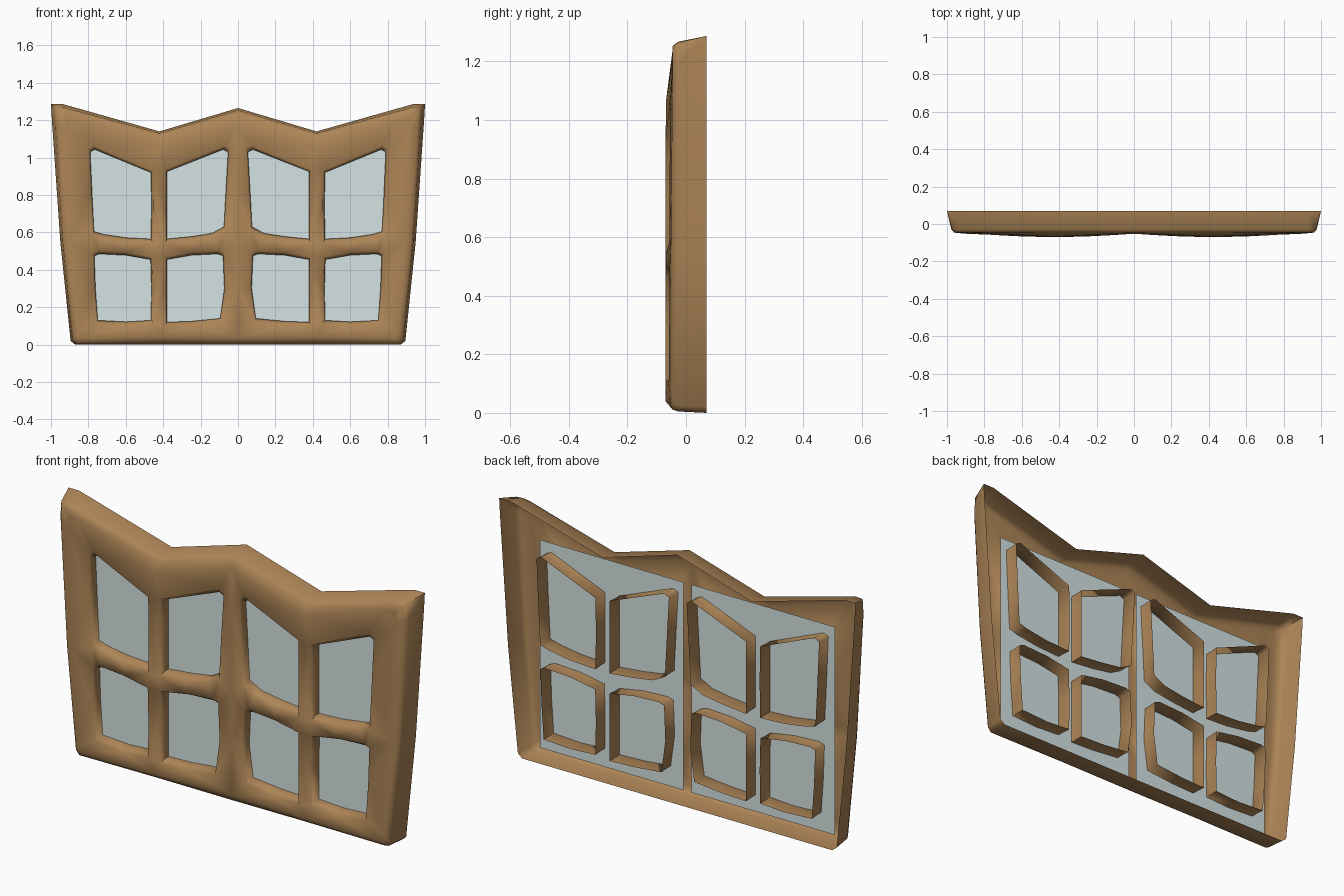
import bpy, bmesh, math

cube = bpy.data.objects.get("Cube")
if cube:
    bpy.data.objects.remove(cube, do_unlink=True)


def material(name, rgb):
    mat = bpy.data.materials.new(name)
    mat.use_nodes = True
    mat.diffuse_color = (*rgb, 1)
    mat.node_tree.nodes["Principled BSDF"].inputs["Base Color"].default_value = (*rgb, 1)
    return mat


wood = material("warm wood", (0.42, 0.235, 0.095))
glass = material("pale glass", (0.66, 0.76, 0.76))

BACK, LIP, GLASS = 0.066, -0.035, -0.012

# Half outlines from bottom centre, round the side, to top centre
rim = [(0, 0), (.42, 0), (.87, 0), (.895, .02), (.95, .55), (.995, 1.2),
       (1, 1.287), (.94, 1.287), (.42, 1.14), (0, 1.265)]
shoulder = [(0, .005), (.42, .005), (.865, .005), (.885, .025), (.937, .55), (.977, 1.19),
            (.972, 1.264), (.93, 1.267), (.42, 1.13), (0, 1.253)]
face = [(0, .035), (.42, .04), (.84, .03), (.855, .06), (.9, .55), (.92, 1.15),
        (.91, 1.21), (.87, 1.21), (.42, 1.07), (0, 1.19)]

# Window openings on one half
windows = [
    [(.465, .565), (.6, .572), (.72, .59), (.77, .605), (.78, .8), (.79, 1.03), (.765, 1.043), (.465, .92), (.463, .75)],
    [(.38, .565), (.25, .578), (.14, .595), (.075, .63), (.066, .8), (.053, 1.03), (.08, 1.043), (.38, .925), (.38, .75)],
    [(.465, .13), (.6, .122), (.75, .13), (.762, .3), (.768, .475), (.74, .485), (.6, .478), (.467, .455), (.463, .3)],
    [(.38, .12), (.25, .125), (.095, .14), (.073, .3), (.08, .475), (.11, .485), (.25, .478), (.38, .455), (.38, .3)],
]


def front_depth(x, z):
    """Gently pillowed front surface."""
    bulge = math.sin(math.pi * min(x / .85, 1))
    return -.052 - .018 * bulge + .025 * max(0, z - .98)


def scaled(points, sx, sz):
    cx = (min(p[0] for p in points) + max(p[0] for p in points)) / 2
    cz = (min(p[1] for p in points) + max(p[1] for p in points)) / 2
    return [(cx + (x - cx) * sx, cz + (z - cz) * sz) for x, z in points]


def blend(a, b, t):
    return [(p[0] + (q[0] - p[0]) * t, p[1] + (q[1] - p[1]) * t) for p, q in zip(a, b)]


def ring(bm, points, y):
    return [bm.verts.new((x, y, z)) for x, z in points]


def skin(bm, a, b, closed):
    n = len(a)
    for i in range(n if closed else n - 1):
        j = (i + 1) % n
        bm.faces.new((a[i], a[j], b[j], b[i]))


def loop_edges(bm, verts):
    return [bm.edges.get(p) or bm.edges.new(p) for p in zip(verts, verts[1:] + verts[:1])]


def finish(bm, name, mat):
    mesh = bpy.data.meshes.new(name)
    bm.to_mesh(mesh)
    bm.free()
    obj = bpy.data.objects.new(name, mesh)
    bpy.context.collection.objects.link(obj)
    mesh.materials.append(mat)
    bpy.ops.object.select_all(action='DESELECT')
    obj.select_set(True)
    bpy.context.view_layer.objects.active = obj
    bpy.ops.object.shade_smooth_by_angle(angle=math.radians(80))
    mirror = obj.modifiers.new("mirror", 'MIRROR')
    mirror.use_clip = True


# Frame: hollow shell with a pierced front, filled flat and then pillowed
bm = bmesh.new()
front = ring(bm, face, 0)
centre = ring(bm, [(0, 1.0), (0, .8), (0, .55), (0, .3)], 0)
edges = loop_edges(bm, front + centre)
mouths = [ring(bm, scaled(w, 1.06, 1.09), 0) for w in windows]
for mouth in mouths:
    edges += loop_edges(bm, mouth)
bmesh.ops.triangle_fill(bm, use_beauty=True, use_dissolve=False, edges=edges, normal=(0, -1, 0))
for v in bm.verts:
    v.co.y = front_depth(v.co.x, v.co.z)

# Rounded outer edge and side walls
curve = ring(bm, blend(face, shoulder, .75), -.046)
mid = ring(bm, shoulder, -.028)
skin(bm, front, curve, False)
skin(bm, curve, mid, False)
skin(bm, mid, ring(bm, rim, .07), False)

# Window reveals running back as open sleeves
for w, mouth in zip(windows, mouths):
    lip = ring(bm, w, LIP)
    skin(bm, mouth, lip, True)
    skin(bm, lip, ring(bm, scaled(w, 1.02, 1.02), BACK), True)

bmesh.ops.recalc_face_normals(bm, faces=bm.faces)
if sum(f.normal.y * f.calc_area() for f in bm.faces) > 0:
    bmesh.ops.reverse_faces(bm, faces=bm.faces)
finish(bm, "window_frame", wood)

# Glass: one flat sheet behind each half
bm = bmesh.new()
bm.faces.new(ring(bm, [(.022, .035), (.828, .035), (.828, 1.09), (.022, 1.09)], GLASS))
finish(bm, "glass_sheets", glass)
